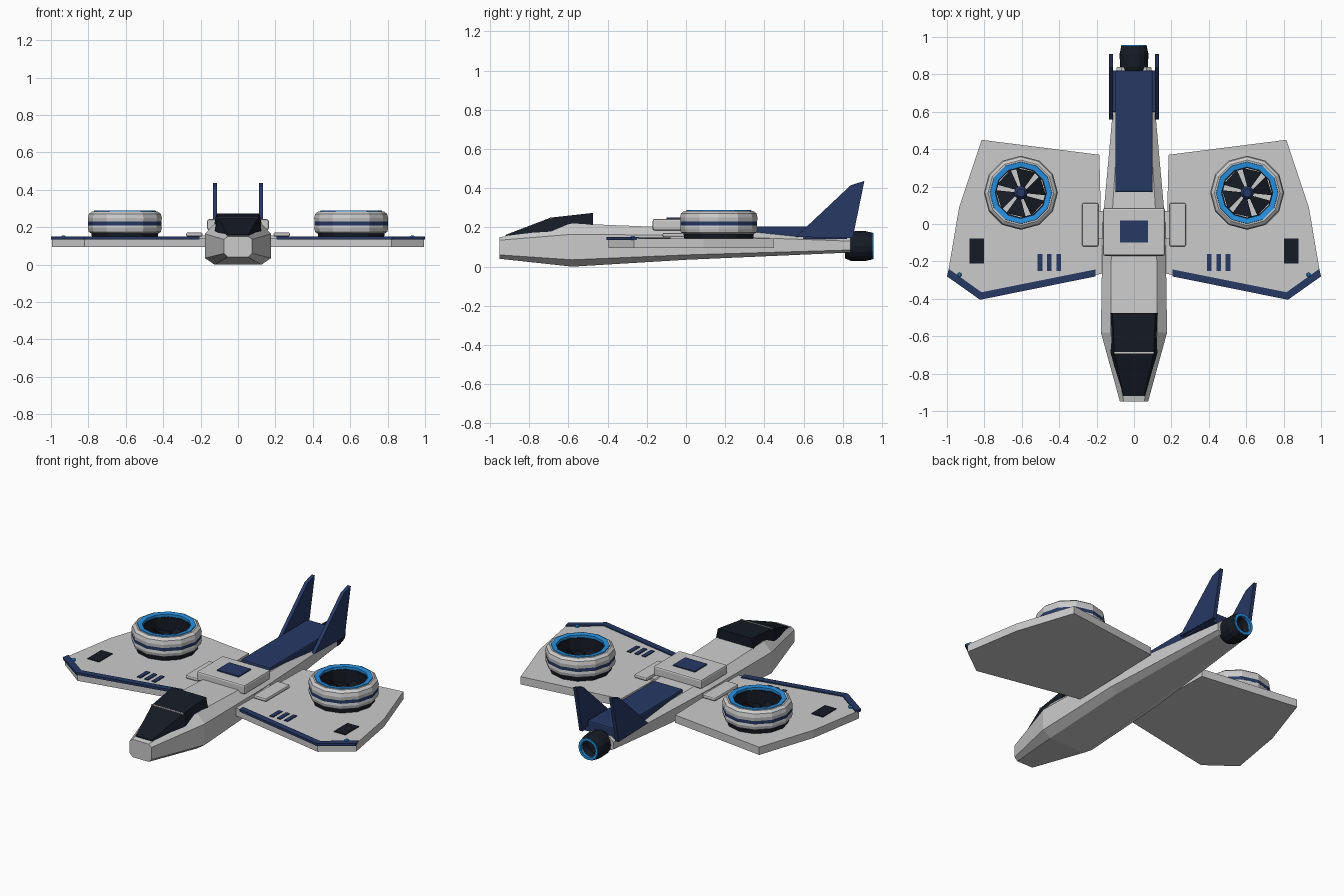
import bpy, bmesh, math
from mathutils import Matrix, Vector

if "Cube" in bpy.data.objects:
    bpy.data.objects.remove(bpy.data.objects["Cube"])


def mat(name, rgb):
    m = bpy.data.materials.new(name)
    m.diffuse_color = (*rgb, 1)
    m.use_nodes = True
    m.node_tree.nodes["Principled BSDF"].inputs["Base Color"].default_value = m.diffuse_color
    return m


NAVY = mat("navy", (0.02, 0.04, 0.13))
BLACK = mat("black", (0.008, 0.011, 0.018))
GLOW = mat("bright_blue", (0.02, 0.28, 0.75))


def make(name, verts, faces, m=None, bevel=0):
    bm = bmesh.new()
    vs = [bm.verts.new(v) for v in verts]
    for f in faces:
        bm.faces.new([vs[i] for i in f])
    bmesh.ops.recalc_face_normals(bm, faces=bm.faces)
    me = bpy.data.meshes.new(name)
    bm.to_mesh(me)
    bm.free()
    ob = bpy.data.objects.new(name, me)
    bpy.context.collection.objects.link(ob)
    if m:
        me.materials.append(m)
    if bevel:
        b = ob.modifiers.new("bevel", 'BEVEL')
        b.width, b.segments = bevel, 2
    return ob


def loft(name, rings, m=None, bevel=0, closed=False):
    """Skin equal-length rings; cap the ends, or close the loop."""
    n, k = len(rings[0]), len(rings)
    faces = []
    for i in range(k if closed else k - 1):
        a, b = i * n, (i + 1) % k * n
        faces += [(a + j, a + (j + 1) % n, b + (j + 1) % n, b + j) for j in range(n)]
    if not closed:
        faces += [tuple(range(n)), tuple(range((k - 1) * n, k * n))]
    return make(name, [v for r in rings for v in r], faces, m, bevel)


def plate(name, outline, z0, z1, m=None, bevel=0):
    return loft(name, [[(x, y, z) for x, y in outline] for z in (z0, z1)], m, bevel)


def box(name, x0, x1, y0, y1, z0, z1, m=None, bevel=0):
    return plate(name, [(x0, y0), (x1, y0), (x1, y1), (x0, y1)], z0, z1, m, bevel)


def lathe(name, profile, centre, m=None, sides=12, along_y=False, closed=True):
    rot = Matrix.Rotation(-math.pi / 2, 3, 'X') if along_y else Matrix.Identity(3)
    c = Vector(centre)
    rings = [[c + rot @ Vector((r * math.cos(2 * math.pi * j / sides),
                                r * math.sin(2 * math.pi * j / sides), z))
              for j in range(sides)] for r, z in profile]
    return loft(name, rings, m, closed=closed)


# Fuselage: eight-sided sections (y, half width, flat half width, bottom, low, high, top)
sections = [(-0.95, 0.075, 0.055, 0.04, 0.06, 0.135, 0.15),
            (-0.58, 0.177, 0.125, 0.0, 0.035, 0.165, 0.22),
            (0.0, 0.168, 0.12, 0.035, 0.06, 0.16, 0.197),
            (0.84, 0.092, 0.065, 0.072, 0.085, 0.13, 0.152)]
rings = []
for y, w, t, zb, zl, zh, zt in sections:
    half = [(t, zb), (w, zl), (w, zh), (t, zt)]
    rings.append([(x, y, z) for x, z in half] + [(-x, y, z) for x, z in half[::-1]])
loft("fuselage", rings)

# Canopy: trapezoid sections (y, bottom half, top half, bottom, top)
canopy = [(-0.92, 0.062, 0.055, 0.148, 0.162),
          (-0.69, 0.125, 0.105, 0.18, 0.25),
          (-0.475, 0.13, 0.115, 0.20, 0.274)]
loft("canopy", [[(-b, y, z0), (b, y, z0), (t, y, z1), (-t, y, z1)]
                for y, b, t, z0, z1 in canopy], BLACK)
box("canopy_frame", -0.108, 0.108, -0.693, -0.685, 0.245, 0.253)

# Back plate and blue spine
box("back_plate", -0.165, 0.165, -0.17, 0.085, 0.185, 0.243, None, 0.01)
box("back_panel", -0.075, 0.075, -0.10, 0.02, 0.24, 0.25, NAVY)
box("spine", -0.1, 0.1, 0.17, 0.82, 0.14, 0.205, NAVY, 0.008)

# Tail engine
eng = (0, 0, 0.105)
lathe("engine_shell", [(0.062, 0.81), (0.075, 0.84), (0.077, 0.91), (0.068, 0.952),
                       (0.058, 0.952), (0.05, 0.90), (0.05, 0.81)], eng, BLACK, 16, True)
lathe("engine_glow", [(0.068, 0.94), (0.066, 0.956), (0.05, 0.956), (0.05, 0.94)],
      eng, GLOW, 16, True)
lathe("engine_core", [(0.05, 0.83), (0.05, 0.89)], eng, BLACK, 16, True, False)

for side, s in (("right", 1), ("left", -1)):
    def n(part):
        return f"{side}_{part}"

    def sbox(part, x0, x1, *rest):
        box(n(part), s * x0, s * x1, *rest)

    # Wing with blue leading edge
    wing = [(0.185, 0.37), (0.815, 0.45), (0.935, 0.09), (0.995, -0.265),
            (0.82, -0.395), (0.17, -0.265)]
    plate(n("wing"), [(s * x, y) for x, y in wing], 0.095, 0.143)
    edge = [(0.205, -0.28), (0.823, -0.405), (1.0, -0.28), (0.99, -0.24),
            (0.815, -0.365), (0.205, -0.243)]
    plate(n("leading_edge"), [(s * x, y) for x, y in edge], 0.135, 0.15, NAVY)

    # Wing details
    for i in range(3):
        sbox(f"wing_stripe_{i + 1}", 0.39 + i * 0.05, 0.415 + i * 0.05, -0.25, -0.16, 0.14, 0.148, NAVY)
    sbox("wing_vent", 0.803, 0.88, -0.21, -0.078, 0.14, 0.148, BLACK)
    lathe(n("wing_light"), [(0.012, 0.14), (0.012, 0.152), (0.006, 0.157)],
          (s * 0.933, -0.272, 0), GLOW, 8, closed=False)
    sbox("shoulder_pod", 0.19, 0.277, -0.12, 0.112, 0.15, 0.172, None, 0.008)
    sbox("pod_mount", 0.15, 0.25, -0.08, 0.07, 0.125, 0.155)

    # Lift fan housing, stacked from rings
    c = (s * 0.605, 0.167, 0)
    lathe(n("fan_base"), [(0.175, 0.14), (0.18, 0.172), (0.135, 0.172), (0.135, 0.14)], c, BLACK)
    lathe(n("fan_lower_ring"), [(0.175, 0.165), (0.193, 0.175), (0.198, 0.195), (0.195, 0.212),
                                (0.14, 0.212), (0.14, 0.165)], c)
    lathe(n("fan_band"), [(0.196, 0.21), (0.196, 0.232), (0.14, 0.232), (0.14, 0.21)], c, NAVY)
    lathe(n("fan_upper_ring"), [(0.196, 0.23), (0.198, 0.25), (0.192, 0.272), (0.175, 0.285),
                                (0.15, 0.285), (0.14, 0.23)], c)
    lathe(n("fan_glow_lip"), [(0.168, 0.28), (0.165, 0.289), (0.137, 0.286), (0.137, 0.268)], c, GLOW)
    lathe(n("fan_liner"), [(0.142, 0.143), (0.142, 0.27), (0.132, 0.27), (0.132, 0.143)], c, BLACK)
    lathe(n("fan_hub"), [(0.036, 0.143), (0.036, 0.205), (0.022, 0.222)], c, NAVY, closed=False)

    # Fan blades: broad, twisted, leaving narrow gaps
    for i in range(6):
        a = i * math.pi / 3 + 0.2
        rim = [(0.03, -0.3, 0.185), (0.135, -0.3, 0.175), (0.135, 0.52, 0.205), (0.03, 0.3, 0.2)]
        blade = [[(c[0] + r * math.cos(a + t), c[1] + r * math.sin(a + t), z + dz)
                  for r, t, z in rim] for dz in (0, 0.006)]
        loft(n(f"fan_blade_{i + 1}"), blade, BLACK)

    # Tail fin
    fin = [(0.56, 0.152), (0.84, 0.415), (0.91, 0.437), (0.85, 0.145)]
    loft(n("tail_fin"), [[(s * x, y, z) for y, z in fin] for x in (0.112, 0.134)], NAVY)
    sbox("fin_mount", 0.06, 0.12, 0.6, 0.82, 0.14, 0.165, NAVY)
